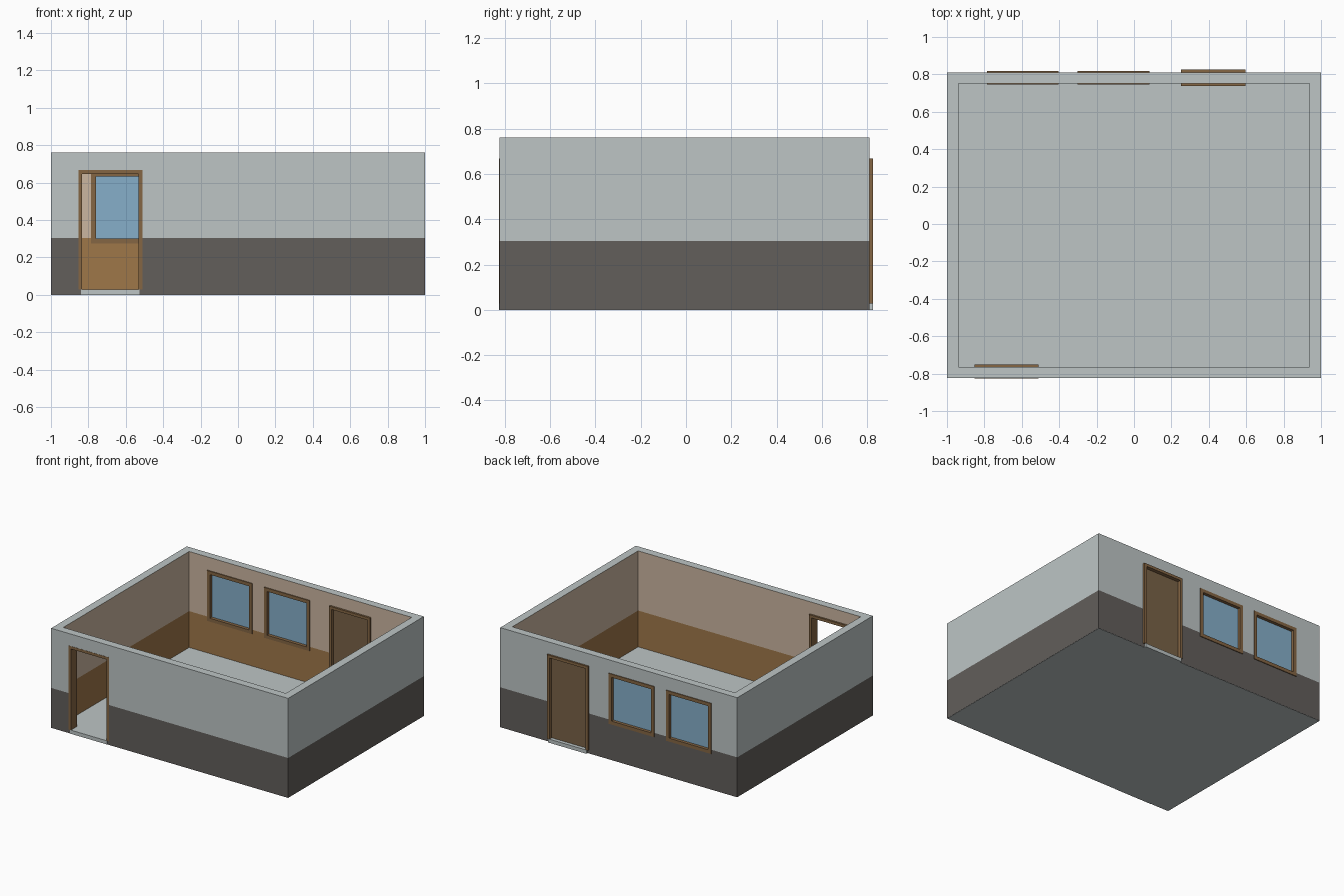
import bpy, bmesh

if "Cube" in bpy.data.objects:
    bpy.data.objects.remove(bpy.data.objects["Cube"])


def srgb(r, g, b):
    f = lambda c: c / 12.92 if c <= 0.04045 else ((c + 0.055) / 1.055) ** 2.4
    return tuple(f(c / 255) for c in (r, g, b)) + (1.0,)


def material(name, rgb):
    m = bpy.data.materials.new(name)
    m.diffuse_color = srgb(*rgb)
    m.use_nodes = True
    m.node_tree.nodes["Principled BSDF"].inputs["Base Color"].default_value = m.diffuse_color
    return m


LIGHT = material("light grey plaster", (189, 197, 197))
DARK = material("dark grey base", (98, 94, 91))
TAN = material("tan plaster", (203, 182, 160))
OAK = material("brown panelling", (159, 119, 73))
FRAME = material("frame wood", (133, 102, 68))
DOOR = material("door wood", (121, 98, 70))
GLASS = material("blue glass", (134, 175, 202))


def add_box(bm, x0, x1, y0, y1, z0, z1):
    v = bmesh.ops.create_cube(bm, size=1)["verts"]
    for p in v:
        p.co = (x1 if p.co.x > 0 else x0, y1 if p.co.y > 0 else y0, z1 if p.co.z > 0 else z0)


def finish(bm, name, *mats):
    me = bpy.data.meshes.new(name)
    bm.to_mesh(me)
    bm.free()
    for m in mats:
        me.materials.append(m)
    ob = bpy.data.objects.new(name, me)
    bpy.context.collection.objects.link(ob)
    return ob


def box(name, mat, *dims):
    bm = bmesh.new()
    add_box(bm, *dims)
    return finish(bm, name, mat)


def frame(name, x0, x1, y0, y1, z0, z1, t, sill):
    """Flat profile in xz (closed ring or open arch) extruded through the wall."""
    bm = bmesh.new()
    outer = [(x0, z0), (x0, z1), (x1, z1), (x1, z0)]
    zb = z0 + t if sill else z0
    inner = [(x0 + t, zb), (x0 + t, z1 - t), (x1 - t, z1 - t), (x1 - t, zb)]
    o = [bm.verts.new((x, y0, z)) for x, z in outer]
    i = [bm.verts.new((x, y0, z)) for x, z in inner]
    for a in range(4 if sill else 3):
        b = (a + 1) % 4
        bm.faces.new((o[a], o[b], i[b], i[a]))
    ext = bmesh.ops.extrude_face_region(bm, geom=bm.faces[:])["geom"]
    bmesh.ops.translate(bm, vec=(0, y1 - y0, 0),
                        verts=[g for g in ext if isinstance(g, bmesh.types.BMVert)])
    bmesh.ops.recalc_face_normals(bm, faces=bm.faces)
    return finish(bm, name, FRAME)


# main dimensions
YF, YB = -0.824, 0.811            # outer wall faces
IX, IYF, IYB = 0.939, -0.764, 0.752   # inner wall faces
TOP, SPLIT, FLOOR = 0.76, 0.305, 0.028
DOOR_TOP, T = 0.668, 0.021
FRONT_DOOR = (-0.854, -0.511)
BACK_DOOR = (0.251, 0.597)
WINDOWS = [(-0.785, -0.404), (-0.302, 0.082)]
WZ0, WZ1, WT = 0.275, 0.66, 0.026

# walls: rectangular ring with a horizontal colour split
bm = bmesh.new()
outer = [(-1, YF), (1, YF), (1, YB), (-1, YB)]
inner = [(-IX, IYF), (IX, IYF), (IX, IYB), (-IX, IYB)]
levels = [0.001, SPLIT, TOP]
ov = [[bm.verts.new((x, y, z)) for x, y in outer] for z in levels]
iv = [[bm.verts.new((x, y, z)) for x, y in inner] for z in levels]
for a in range(4):
    b = (a + 1) % 4
    for k in range(2):
        f = bm.faces.new((ov[k][a], ov[k][b], ov[k + 1][b], ov[k + 1][a]))
        f.material_index = 1 - k
        f = bm.faces.new((iv[k][b], iv[k][a], iv[k + 1][a], iv[k + 1][b]))
        f.material_index = 3 - k
    bm.faces.new((ov[2][a], ov[2][b], iv[2][b], iv[2][a]))
    bm.faces.new((ov[0][b], ov[0][a], iv[0][a], iv[0][b]))
bmesh.ops.recalc_face_normals(bm, faces=bm.faces)
walls = finish(bm, "walls", LIGHT, DARK, TAN, OAK)

# openings cut through the walls, hidden behind the frames
bm = bmesh.new()
e = 0.006
add_box(bm, FRONT_DOOR[0] + T - e, FRONT_DOOR[1] - T + e, -0.95, -0.6, -0.1, DOOR_TOP - T + e)
add_box(bm, BACK_DOOR[0] + T - e, BACK_DOOR[1] - T + e, 0.6, 0.95, -0.1, DOOR_TOP - T + e)
for a, b in WINDOWS:
    add_box(bm, a + e, b - e, 0.6, 0.95, WZ0 + e, WZ1 - e)
cutter = finish(bm, "opening_cutter", LIGHT)
cutter.hide_render = True
mod = walls.modifiers.new("openings", "BOOLEAN")
mod.operation, mod.solver, mod.object = "DIFFERENCE", "EXACT", cutter
bpy.context.view_layer.objects.active = walls
bpy.ops.object.modifier_apply(modifier=mod.name)
bpy.data.objects.remove(cutter)

# floor slab and door thresholds
box("floor", LIGHT, -0.999, 0.999, YF + 0.001, YB - 0.001, 0, FLOOR)
box("back_threshold", LIGHT, BACK_DOOR[0] + 0.012, BACK_DOOR[1] - 0.012, 0.76, 0.825, 0, FLOOR)
box("front_threshold", LIGHT, FRONT_DOOR[0] + 0.015, FRONT_DOOR[1] - 0.015, -0.825, -0.76, 0, FLOOR)

# front doorway (open) and back door
frame("front_door_frame", *FRONT_DOOR, -0.8255, -0.75, FLOOR, DOOR_TOP, T, False)
frame("back_door_frame", *BACK_DOOR, 0.737, 0.825, FLOOR, DOOR_TOP, T, False)
box("back_door", DOOR, BACK_DOOR[0] + T, BACK_DOOR[1] - T, 0.765, 0.797, FLOOR, DOOR_TOP - T)

# windows
for n, (a, b) in enumerate(WINDOWS, 1):
    frame(f"window_frame_{n}", a, b, 0.745, 0.817, WZ0, WZ1, WT, True)
    box(f"window_glass_{n}", GLASS, a + WT, b - WT, 0.77, 0.793, WZ0 + WT, WZ1 - WT)
